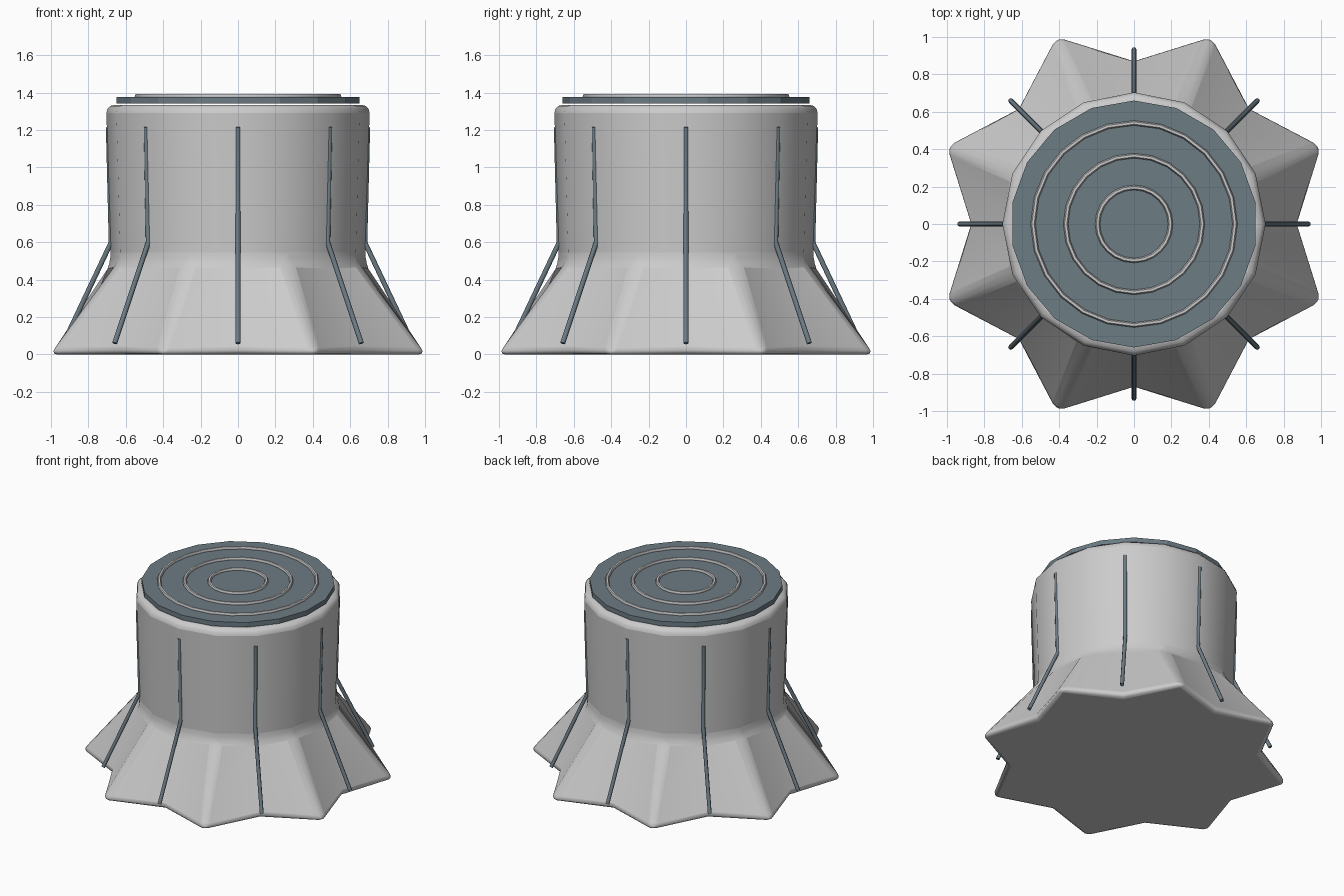
import bpy, bmesh, math

if "Cube" in bpy.data.objects:
    bpy.data.objects.remove(bpy.data.objects["Cube"])

slate = bpy.data.materials.new("slate")
slate.diffuse_color = (0.15, 0.20, 0.23, 1)
slate.use_nodes = True
slate.node_tree.nodes["Principled BSDF"].inputs["Base Color"].default_value = slate.diffuse_color


def smooth(ob, angle=30):
    bpy.ops.object.select_all(action='DESELECT')
    ob.select_set(True)
    bpy.context.view_layer.objects.active = ob
    bpy.ops.object.shade_smooth_by_angle(angle=math.radians(angle))


# Trunk: 16-sided loft from a star-shaped root flare to a round stump
# each ring: height, radius at valleys, radius at root tips
rings = [(0.0, 0.885, 1.105), (0.5, 0.68, 0.68), (1.335, 0.705, 0.705)]
bm = bmesh.new()
loops = []
for z, valley, tip in rings:
    loop = []
    for i in range(16):
        a = math.tau * i / 16
        r = tip if i % 2 else valley
        loop.append(bm.verts.new((r * math.cos(a), r * math.sin(a), z)))
    loops.append(loop)
for lo, hi in zip(loops, loops[1:]):
    for i in range(16):
        j = (i + 1) % 16
        bm.faces.new((lo[i], lo[j], hi[j], hi[i]))
bm.faces.new(loops[0][::-1])
bm.faces.new(loops[-1])
mesh = bpy.data.meshes.new("stump_trunk")
bm.to_mesh(mesh)
bm.free()
trunk = bpy.data.objects.new("stump_trunk", mesh)
bpy.context.collection.objects.link(trunk)
bev = trunk.modifiers.new("soft_edges", 'BEVEL')
bev.width = 0.045
bev.segments = 3
bev.limit_method = 'ANGLE'
bev.angle_limit = math.radians(30)
smooth(trunk, 35)

# Cut face on top
bpy.ops.mesh.primitive_cylinder_add(vertices=18, radius=0.66, depth=0.035,
                                    location=(0, 0, 1.358))
cap = bpy.context.object
cap.name = "cut_face"
cap.data.materials.append(slate)

# Growth rings
for k, r in enumerate((0.195, 0.365, 0.54)):
    bpy.ops.mesh.primitive_torus_add(major_radius=r, minor_radius=0.013,
                                     major_segments=24, minor_segments=6,
                                     location=(0, 0, 1.381))
    ring = bpy.context.object
    ring.name = f"growth_ring_{k + 1}"
    smooth(ring, 60)

# Bark ridges: bent rods running down the trunk and over the root valleys
path = [(0.693, 1.215), (0.678, 0.60), (0.933, 0.06)]
for k in range(8):
    a = math.tau * k / 8
    cu = bpy.data.curves.new("bark_ridge", 'CURVE')
    cu.dimensions = '3D'
    cu.bevel_depth = 0.0135
    cu.bevel_resolution = 2
    cu.use_fill_caps = True
    sp = cu.splines.new('POLY')
    sp.points.add(len(path) - 1)
    for p, (r, z) in zip(sp.points, path):
        p.co = (r * math.cos(a), r * math.sin(a), z, 1)
    cu.materials.append(slate)
    ridge = bpy.data.objects.new(f"bark_ridge_{k + 1}", cu)
    bpy.context.collection.objects.link(ridge)
